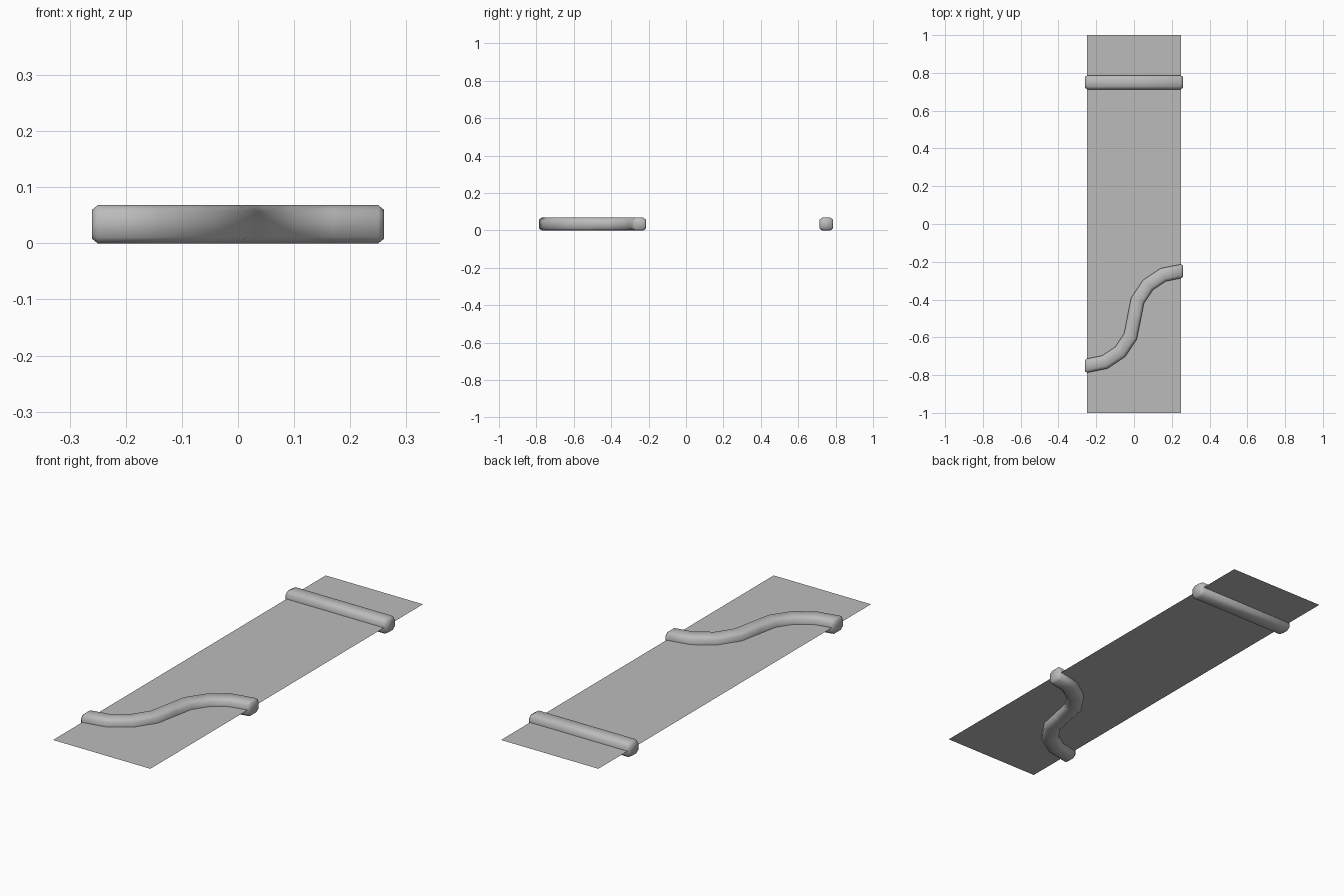
import bpy, bmesh
from math import radians, sin, cos
from mathutils import Vector

cube = bpy.data.objects.get("Cube")
if cube:
    bpy.data.objects.remove(cube, do_unlink=True)

HALF_X, HALF_Y = 0.25, 1.0      # ground strip
MID_Z = 0.034                   # strip height, centre of the rails
RAIL_W, RAIL_H = 0.037, 0.034   # rail half width and half height
CUT_W, CUT_H = 0.015, 0.011     # rail corner chamfer
END = 0.01                      # rail overhang past the strip

grey = bpy.data.materials.new("plain grey")
grey.use_nodes = True
grey.diffuse_color = (0.5, 0.5, 0.5, 1)
bsdf = grey.node_tree.nodes["Principled BSDF"]
bsdf.inputs["Base Color"].default_value = grey.diffuse_color
bsdf.inputs["Roughness"].default_value = 0.8


def finish(name, bm, smooth=True):
    mesh = bpy.data.meshes.new(name)
    bm.to_mesh(mesh)
    bm.free()
    mesh.materials.append(grey)
    obj = bpy.data.objects.new(name, mesh)
    bpy.context.collection.objects.link(obj)
    if smooth:
        bpy.ops.object.select_all(action='DESELECT')
        obj.select_set(True)
        bpy.context.view_layer.objects.active = obj
        bpy.ops.object.shade_smooth_by_angle(angle=radians(60))
    return obj


def section(w, h):
    """Chamfered rectangle as (side, height) pairs."""
    a, b = w - CUT_W, h - CUT_H
    quarter = [(w, b), (a, h)]
    half = quarter + [(-s, z) for s, z in reversed(quarter)]
    return half + [(-s, -z) for s, z in half]


def rail(name, stations):
    """Sweep the section along (point, direction, inset) stations."""
    bm = bmesh.new()
    rings = []
    for point, direction, inset in stations:
        side = Vector((direction.y, -direction.x, 0))
        rings.append([bm.verts.new(point + side * s + Vector((0, 0, MID_Z + z)))
                      for s, z in section(RAIL_W - inset, RAIL_H - inset)])
    for r0, r1 in zip(rings, rings[1:]):
        for i in range(len(r0)):
            j = (i + 1) % len(r0)
            bm.faces.new((r0[i], r0[j], r1[j], r1[i]))
    # Close only the chamfered ends; the curve halves meet open
    for ring, station in ((rings[0], stations[0]), (rings[-1], stations[-1])):
        if station[2] > 0:
            bm.faces.new(ring)
    bmesh.ops.recalc_face_normals(bm, faces=bm.faces)
    return finish(name, bm)


def outer_end(x_sign, y, direction):
    """Tapered tip that hangs over the strip edge."""
    return [(Vector((x_sign * (HALF_X - 0.005), y, 0)), direction, 0),
            (Vector((x_sign * (HALF_X + END), y, 0)), direction, 0.008)]


# Flat ground strip
bm = bmesh.new()
bm.faces.new([bm.verts.new((x * HALF_X, y * HALF_Y, MID_Z))
              for x, y in ((-1, -1), (1, -1), (1, 1), (-1, 1))])
finish("ground_strip", bm, smooth=False)

# Straight rail across the back
along_x = Vector((1, 0, 0))
rail("straight_rail", outer_end(-1, 0.75, along_x)[::-1] + outer_end(1, 0.75, along_x))

# S-shaped rail from two quarter arcs, the second a half turn of the first
RADIUS, STEPS, JOINT_Y = 0.25, 4, -0.5
for name, turn in (("front_curved_rail", 1), ("back_curved_rail", -1)):
    stations = outer_end(-turn, JOINT_Y - turn * RADIUS, along_x * turn)[::-1][:1]
    for i in range(STEPS + 1):
        a = radians(90) * i / STEPS
        point = Vector((-HALF_X + RADIUS * sin(a), -RADIUS * cos(a), 0)) * turn
        point.y += JOINT_Y
        stations.append((point, Vector((cos(a), sin(a), 0)) * turn, 0))
    rail(name, stations)
